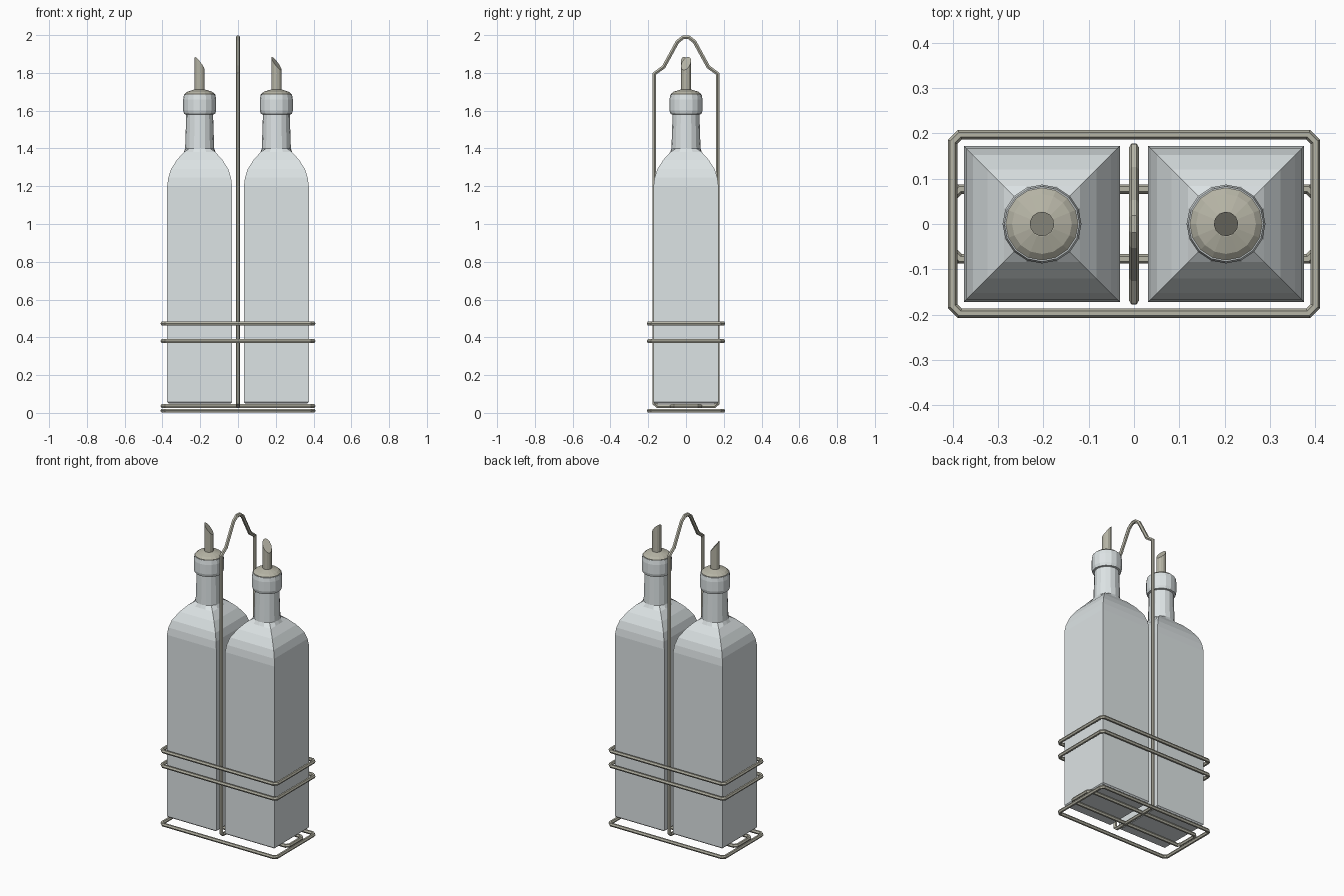
import bpy, bmesh, math

if "Cube" in bpy.data.objects:
    bpy.data.objects.remove(bpy.data.objects["Cube"])

SIDES = 16


def material(name, rgb):
    m = bpy.data.materials.new(name)
    m.diffuse_color = (*rgb, 1)
    m.use_nodes = True
    m.node_tree.nodes["Principled BSDF"].inputs["Base Color"].default_value = m.diffuse_color
    return m


glass = material("pale_glass", (0.72, 0.77, 0.78))
metal = material("warm_steel", (0.47, 0.46, 0.38))


def circle_point(r, i, n=SIDES):
    a = 2 * math.pi * i / n
    return r * math.cos(a), r * math.sin(a)


def square_point(r, i, n=SIDES):
    x, y = circle_point(1, i, n)
    k = r / max(abs(x), abs(y))
    return x * k, y * k


def loft(name, rings, x, mat):
    """Skin a list of point rings, cap both ends and place at x."""
    bm = bmesh.new()
    loops = [[bm.verts.new(p) for p in ring] for ring in rings]
    n = len(loops[0])
    for lo, hi in zip(loops, loops[1:]):
        for i in range(n):
            j = (i + 1) % n
            bm.faces.new((lo[i], lo[j], hi[j], hi[i]))
    bm.faces.new(loops[0][::-1])
    bm.faces.new(loops[-1])
    bmesh.ops.recalc_face_normals(bm, faces=bm.faces)
    me = bpy.data.meshes.new(name)
    bm.to_mesh(me)
    bm.free()
    me.materials.append(mat)
    ob = bpy.data.objects.new(name, me)
    ob.location.x = x
    bpy.context.collection.objects.link(ob)
    return ob


def rings(profile, shape):
    return [[(*shape(r, i), z) for i in range(SIDES)] for r, z in profile]


def rod(name, pts, radius=0.0115):
    """Closed six-sided wire along a list of points, converted to a mesh."""
    cu = bpy.data.curves.new(name, 'CURVE')
    cu.dimensions = '3D'
    cu.bevel_depth = radius
    cu.bevel_resolution = 1
    sp = cu.splines.new('POLY')
    sp.points.add(len(pts) - 1)
    for p, co in zip(sp.points, pts):
        p.co = (*co, 1)
    sp.use_cyclic_u = True
    tmp = bpy.data.objects.new(name + "_path", cu)
    bpy.context.collection.objects.link(tmp)
    dg = bpy.context.evaluated_depsgraph_get()
    me = bpy.data.meshes.new_from_object(tmp.evaluated_get(dg))
    bpy.data.objects.remove(tmp)
    for p in me.polygons:
        p.use_smooth = False
    me.materials.clear()
    me.materials.append(metal)
    ob = bpy.data.objects.new(name, me)
    bpy.context.collection.objects.link(ob)
    return ob


def wire_rectangle(name, hx, hy, z, c=0.016):
    """Horizontal rectangle of wire with chamfered corners."""
    pts = []
    for sx, sy in ((1, 1), (-1, 1), (-1, -1), (1, -1)):
        pair = [(sx * hx, sy * (hy - c), z), (sx * (hx - c), sy * hy, z)]
        pts += pair if sx * sy > 0 else pair[::-1]
    rod(name, pts)


# Square body and shoulders running into a round neck and collar
body = [(0.165, 0.05), (0.172, 0.057), (0.172, 1.20), (0.166, 1.245),
        (0.152, 1.29), (0.120, 1.34), (0.084, 1.38)]
neck = [(0.077, 1.40), (0.071, 1.58), (0.082, 1.582), (0.087, 1.60),
        (0.087, 1.66), (0.083, 1.685)]
stopper = [(0.080, 1.67), (0.080, 1.688), (0.066, 1.70), (0.028, 1.712)]

for side, x, turn in (("left", -0.203, 20), ("right", 0.203, -25)):
    loft(side + "_bottle", rings(body, square_point) + rings(neck, circle_point), x, glass)
    loft(side + "_stopper", rings(stopper, circle_point), x, metal)
    # Pouring tube with a slanted mouth
    tube = [circle_point(0.027, i, 12) for i in range(12)]
    spout = loft(side + "_spout",
                 [[(px, py, 1.70) for px, py in tube],
                  [(px, py, 1.85 - 1.3 * px) for px, py in tube]], x, metal)
    spout.rotation_euler.z = math.radians(turn)

# Rack: base frame, bottle supports and two guard rails
wire_rectangle("base_frame", 0.40, 0.197, 0.0115)
wire_rectangle("support_rails", 0.40, 0.077, 0.037)
wire_rectangle("lower_guard_rail", 0.40, 0.197, 0.38)
wire_rectangle("upper_guard_rail", 0.40, 0.197, 0.473)

# Central carrying handle, mirrored about y = 0, closed under the bottles
half = [(0.150, 0.035), (0.168, 0.050), (0.168, 1.795), (0.118, 1.832),
        (0.045, 1.965), (0.015, 1.988)]
rod("carry_handle",
    [(0, y, z) for y, z in half] + [(0, -y, z) for y, z in reversed(half)])
